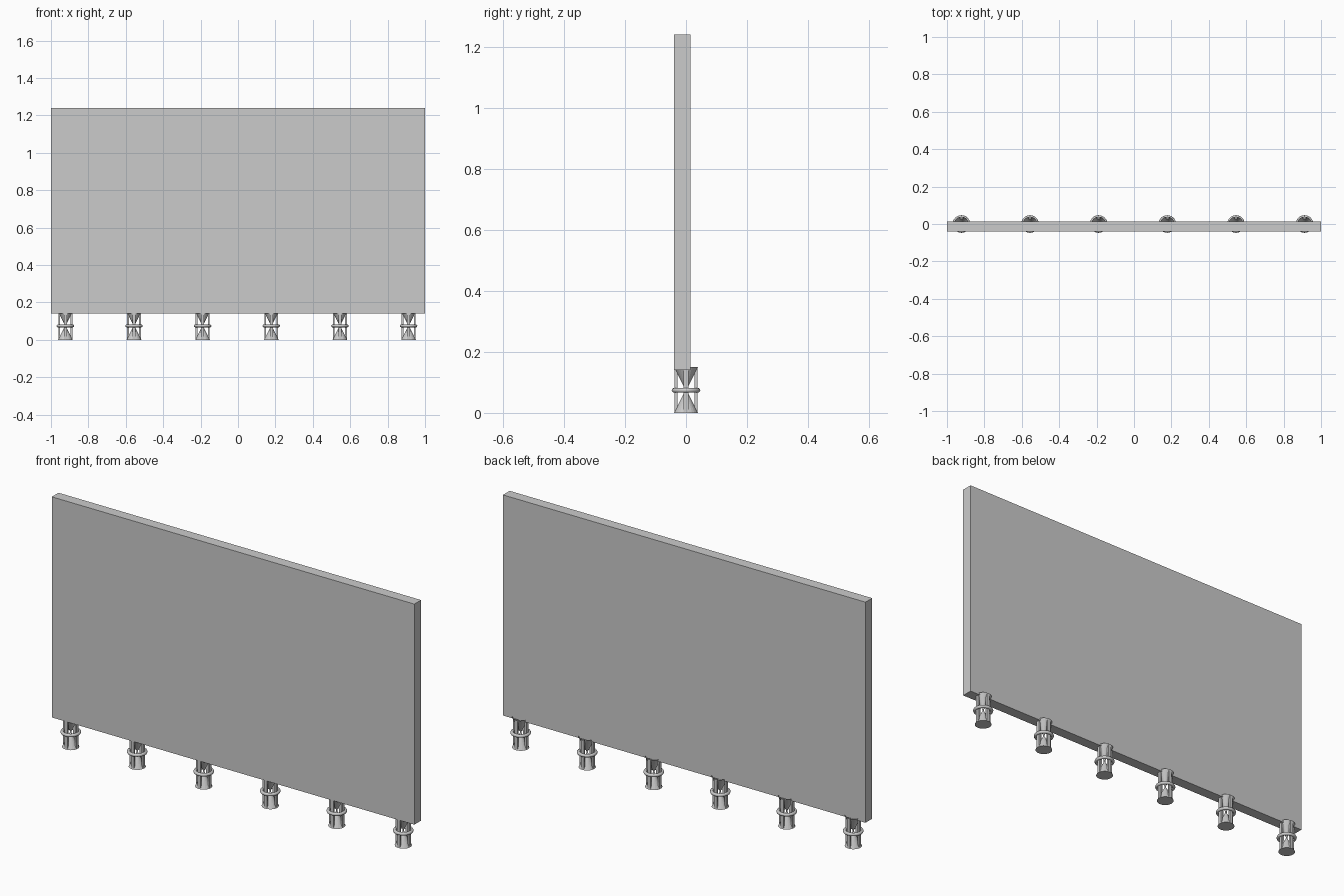
import bpy, bmesh, math
from mathutils import Matrix

if "Cube" in bpy.data.objects:
    bpy.data.objects.remove(bpy.data.objects["Cube"])


def make_object(name, bm, x=0):
    mesh = bpy.data.meshes.new(name)
    bmesh.ops.recalc_face_normals(bm, faces=bm.faces)
    bm.to_mesh(mesh)
    bm.free()
    ob = bpy.data.objects.new(name, mesh)
    ob.location.x = x
    bpy.context.collection.objects.link(ob)
    return ob


def box(bm, center, size, turn=0):
    m = (Matrix.Rotation(turn, 4, 'Z') @ Matrix.Translation(center)
         @ Matrix.Diagonal((*size, 1)))
    bmesh.ops.create_cube(bm, size=1, matrix=m)


def lathe(bm, profile, sides=24, loop=False):
    rings = [[bm.verts.new((r * math.cos(2 * math.pi * i / sides),
                            r * math.sin(2 * math.pi * i / sides), z))
              for i in range(sides)] for r, z in profile]
    pairs = list(zip(rings, rings[1:]))
    if loop:
        pairs.append((rings[-1], rings[0]))
    for a, b in pairs:
        for i in range(sides):
            j = (i + 1) % sides
            bm.faces.new((a[i], a[j], b[j], b[i]))
    if not loop:
        bm.faces.new(rings[0])


# upright panel
bm = bmesh.new()
box(bm, (0, -0.0125, 0.69), (2, 0.053, 1.1))
make_object("panel", bm)

for n in range(6):
    x = -0.923 + n * 0.367
    # hourglass core: closed foot, open funnel on top
    bm = bmesh.new()
    lathe(bm, [(0.039, 0), (0.037, 0.004), (0.004, 0.07),
               (0.004, 0.08), (0.039, 0.15)])
    make_object("leg_core", bm, x)

    # four upright struts around the core
    bm = bmesh.new()
    for k in range(4):
        box(bm, (0.0325, 0, 0.075), (0.009, 0.016, 0.148), k * math.pi / 2)
    make_object("leg_struts", bm, x)

    # rounded collar at mid height
    bm = bmesh.new()
    lathe(bm, [(0.039 + 0.008 * math.cos(a * math.pi / 4),
                0.074 + 0.008 * math.sin(a * math.pi / 4)) for a in range(8)],
          32, True)
    ob = make_object("leg_collar", bm, x)
    for p in ob.data.polygons:
        p.use_smooth = True
